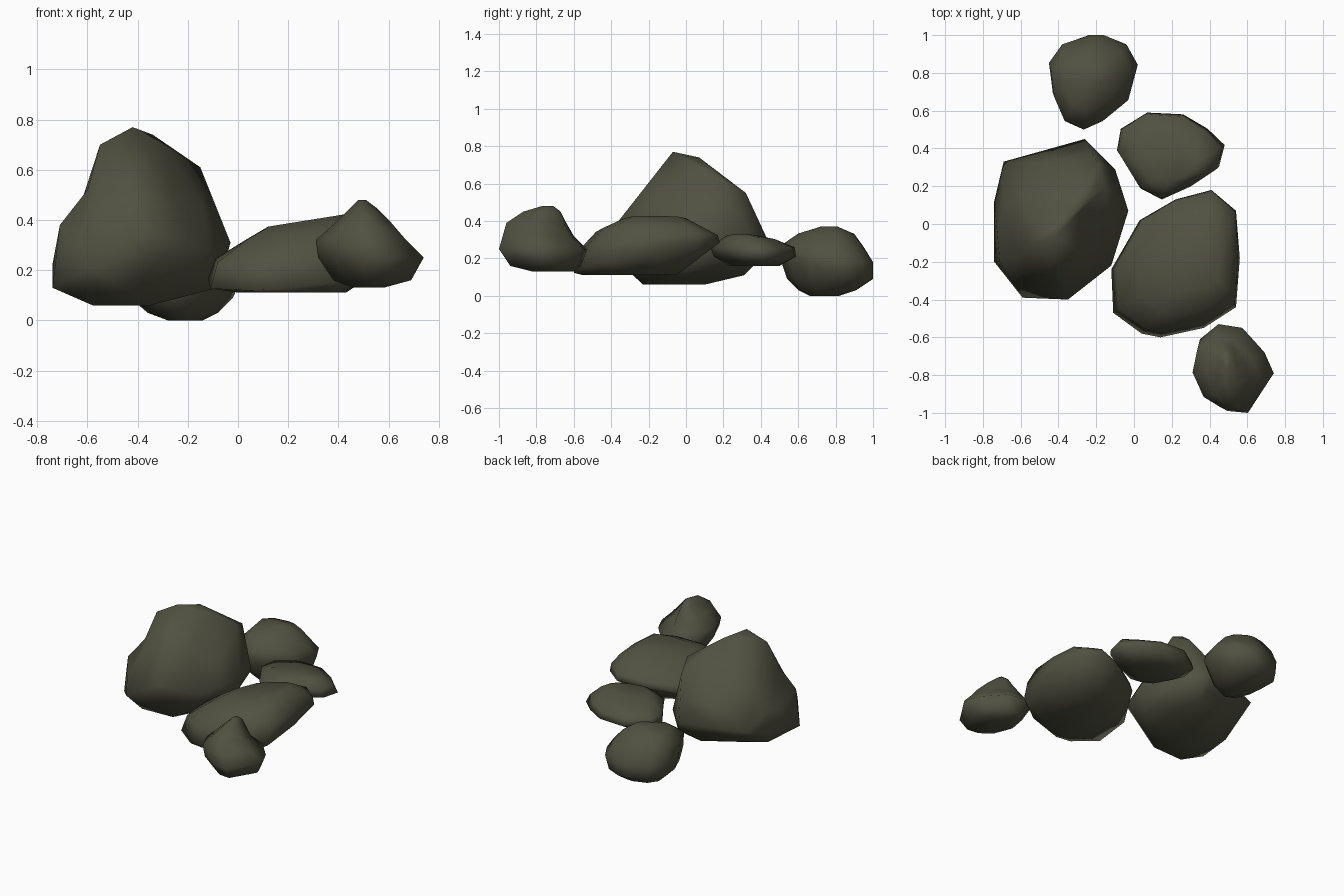
import bpy
import bmesh
from mathutils import Vector

default_cube = bpy.data.objects.get("Cube")
if default_cube:
    bpy.data.objects.remove(default_cube, do_unlink=True)

# Mossy dark stone shared by every boulder
stone = bpy.data.materials.new("dark_olive_stone")
stone.use_nodes = True
stone_colour = (0.083, 0.083, 0.054, 1)
stone.diffuse_color = stone_colour
stone_shader = stone.node_tree.nodes["Principled BSDF"]
stone_shader.inputs["Base Color"].default_value = stone_colour
stone_shader.inputs["Roughness"].default_value = 0.9

CENTIMETRE = 0.01


def finish(name, mesh_builder):
    """Turn the built shape into a smooth stone object."""
    bmesh.ops.recalc_face_normals(mesh_builder, faces=mesh_builder.faces)
    for face in mesh_builder.faces:
        face.smooth = True
    mesh = bpy.data.meshes.new(name)
    mesh_builder.to_mesh(mesh)
    mesh_builder.free()
    mesh.materials.append(stone)
    boulder = bpy.data.objects.new(name, mesh)
    bpy.context.collection.objects.link(boulder)


def make_hewn_boulder(name, corners, notch):
    """Wrap a skin around the corners, then press one notch into it."""
    mesh_builder = bmesh.new()
    for corner in corners:
        mesh_builder.verts.new(Vector(corner) * CENTIMETRE)
    hull = bmesh.ops.convex_hull(mesh_builder, input=mesh_builder.verts)
    leftovers = {item for item in hull["geom_interior"] + hull["geom_unused"]
                 if isinstance(item, bmesh.types.BMVert)}
    bmesh.ops.delete(mesh_builder, geom=list(leftovers), context="VERTS")
    bmesh.ops.subdivide_edges(mesh_builder, edges=mesh_builder.edges,
                              cuts=1, use_grid_fill=True)
    target = Vector(notch) * CENTIMETRE
    nearest = min(mesh_builder.verts, key=lambda v: (v.co - target).length)
    nearest.co = target
    finish(name, mesh_builder)


def normalise(outline):
    """Scale a plan outline into a unit square."""
    xs, ys = zip(*outline)
    width, depth = max(xs) - min(xs), max(ys) - min(ys)
    return [((x - min(xs)) / width, (y - min(ys)) / depth) for x, y in outline]


def make_boulder(name, outline, layers):
    """Loft the plan outline through layers of
    (height, left, right, front, back, slope along x, slope along y)."""
    mesh_builder = bmesh.new()
    unit_outline = normalise(outline)
    rings = []
    for height, left, right, front, back, *slopes in layers:
        slope_x, slope_y = slopes or (0, 0)
        ring = []
        for u, v in unit_outline:
            x = left + u * (right - left)
            y = front + v * (back - front)
            z = (height + slope_x * (x - (left + right) / 2)
                 + slope_y * (y - (front + back) / 2))
            ring.append(mesh_builder.verts.new(Vector((x, y, z)) * CENTIMETRE))
        rings.append(ring)

    # Sides between neighbouring layers, then the two end caps
    for lower, upper in zip(rings, rings[1:]):
        for i in range(len(lower)):
            corners = (lower[i - 1], lower[i], upper[i], upper[i - 1])
            mesh_builder.faces.new(corners)
    mesh_builder.faces.new(rings[0])
    mesh_builder.faces.new(rings[-1])
    finish(name, mesh_builder)


# Tall boulder: crest, shoulders, waist, then underside
make_hewn_boulder(
    "tall_boulder",
    [(-42, -7, 77), (-34, 7, 74), (-55, -11, 70),
     (-15, 20, 61), (-19, 32, 55), (-71, -20, 38),
     (-35, -40, 35), (-59, -39, 21), (-12, -22, 28), (-3, 7, 31),
     (-10, 29, 26), (-26, 45, 27), (-42, 38, 27), (-69, 33, 27),
     (-74, 12, 22), (-74, -20, 13),
     (-69, 8, 11), (-33, 31, 11), (-20, 37, 17), (-8, 0, 13),
     (-58, -23, 6), (-35, -22, 6), (-36, 10, 6), (-55, 5, 6)],
    notch=(-60, -17, 52))

# Broad tilted slab
make_boulder(
    "broad_slab",
    [(3, 2), (22, 13), (41, 18), (54, 7), (56, -18), (54, -44),
     (37, -55), (14, -60), (4, -58), (-11, -47), (-12, -24)],
    [(11, 0, 43, -55, -5),
     (20, -12, 56, -60, 18, 0.08, 0.18),
     (28, -9, 55, -57, 17, 0.1, 0.07),
     (35, 3, 52, -48, 9, 0.12, 0),
     (40, 12, 45, -36, 0, 0.16, 0)])

# Thin flat stone
make_boulder(
    "flat_stone",
    [(-9, 38), (-7, 50), (7, 59), (26, 58), (39, 50), (48, 41),
     (45, 29), (31, 20), (15, 13), (3, 19)],
    [(16, 0, 30, 23, 50),
     (21, -9, 48, 15, 59),
     (26, -8, 46, 13, 58),
     (30, 0, 40, 18, 48, 0.08, 0),
     (32, 6, 34, 22, 40, 0.08, -0.05)])

# Rounded stone at the back
make_boulder(
    "rounded_stone",
    [(-45, 85), (-38, 95), (-23, 100), (-16, 100), (-4, 95), (2, 84),
     (-3, 65), (-15, 55), (-26, 50), (-37, 55), (-43, 69)],
    [(0, -28, -14, 66, 82),
     (3, -36, -8, 60, 91),
     (9, -43, -2, 54, 100),
     (18, -45, 2, 51, 100),
     (26, -44, -1, 50, 95, -0.1, 0),
     (33, -38, -8, 60, 90, -0.1, 0),
     (37, -26, -16, 72, 81)])

# Small pointed stone at the front
make_boulder(
    "pointed_stone",
    [(31, -76), (34, -61), (44, -53), (57, -55), (69, -68),
     (74, -79), (60, -100), (49, -99), (38, -92)],
    [(13, 46, 58, -82, -60),
     (16, 38, 69, -94, -56),
     (25, 32, 74, -100, -53),
     (32, 31, 67, -98, -60),
     (39, 39, 61, -96, -64),
     (45, 45, 55, -87, -67),
     (48, 48, 51, -77, -71)])
